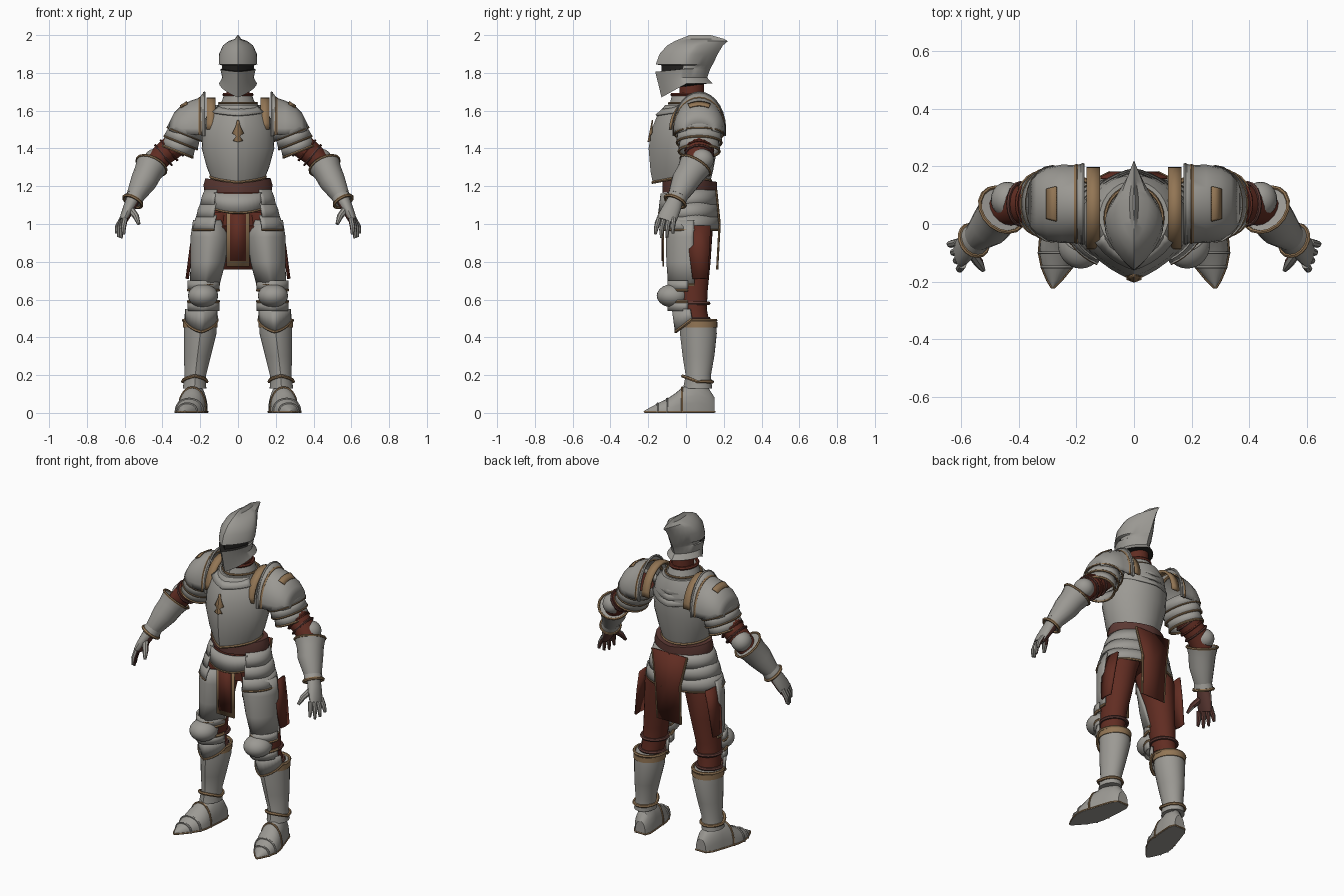
import bpy, bmesh, math
from mathutils import Vector

cube = bpy.data.objects.get("Cube")
if cube:
    bpy.data.objects.remove(cube)

def material(name, rgb):
    m = bpy.data.materials.new(name)
    m.use_nodes = True
    m.diffuse_color = (*rgb, 1)
    node = next(n for n in m.node_tree.nodes if n.type == 'BSDF_PRINCIPLED')
    node.inputs["Base Color"].default_value = (*rgb, 1)
    return m

STEEL = material("steel", (.33, .32, .295))
BRONZE = material("bronze", (.29, .18, .09))
RED = material("red_cloth", (.12, .026, .016))
LEATHER = material("brown_leather", (.105, .04, .033))
DARK = material("dark_gap", (.015, .014, .013))

def loft(name, rings, mat=STEEL, closed=True, mirror=False, thick=0, paint=None, cap=True, edge=0):
    """Skin a row of rings; edge adds a bronze trim along the last one."""
    bm = bmesh.new()
    rows = [[bm.verts.new(p) for p in r] for r in rings]
    n = len(rows[0])
    for a, b in zip(rows, rows[1:]):
        for i in range(n if closed else n - 1):
            j = (i + 1) % n
            bm.faces.new((a[i], a[j], b[j], b[i]))
    if closed and cap:
        bm.faces.new(rows[0])
        bm.faces.new(rows[-1])
    bmesh.ops.recalc_face_normals(bm, faces=bm.faces)
    bm.normal_update()
    me = bpy.data.meshes.new(name)
    me.materials.append(mat)
    if paint:
        me.materials.append(paint[0])
        for f in bm.faces:
            f.material_index = int(paint[1](f.calc_center_median(), f.normal))
    bm.to_mesh(me)
    bm.free()
    ob = bpy.data.objects.new(name, me)
    bpy.context.collection.objects.link(ob)
    bpy.ops.object.select_all(action='DESELECT')
    ob.select_set(True)
    bpy.context.view_layer.objects.active = ob
    bpy.ops.object.shade_smooth_by_angle(angle=math.radians(32))
    if thick:
        s = ob.modifiers.new("thickness", 'SOLIDIFY')
        s.thickness, s.offset = thick, 0
    if mirror:
        ob.modifiers.new("mirror", 'MIRROR')
    if edge:
        trim(name + "_edge", rings[-1], closed, mirror, edge)

def shell(name, rings, mat=STEEL, mirror=False, thick=.01, edge=0):
    loft(name, [[Vector(p) for p in r] for r in rings], mat, False, mirror, thick, edge=edge)

def trim(name, pts, closed=True, mirror=False, r=.006, mat=BRONZE):
    """Thin rounded edging along a row of points."""
    n, secs = len(pts), []
    c = sum(pts, Vector()) / n
    plane = sum(((pts[i] - c).cross(pts[(i + 1) % n] - c) for i in range(n)), Vector()).normalized()
    for i, p in enumerate(pts):
        after = pts[(i + 1) % n] if closed else pts[min(i + 1, n - 1)]
        before = pts[i - 1] if closed else pts[max(i - 1, 0)]
        side = (after - before).cross(plane).normalized()
        secs.append([p + r * (math.cos(t) * side + math.sin(t) * plane) for t in angles(0, 360, 6)])
    loft(name, secs + secs[:1] if closed else secs, mat, True, mirror, cap=not closed)

def angles(a0, a1, n):
    steps = n if a1 - a0 == 360 else n - 1
    return [math.radians(a0 + (a1 - a0) * i / steps) for i in range(n)]

def hring(z, w, yf, yb, kf=0, kb=0, cx=0, dip=0, dipb=0, a0=0, a1=360, n=28):
    """Level ring; 0 degrees faces front, k adds a centre crease, dip lowers the middle."""
    yc, out = (yf + yb) / 2, []
    for t in angles(a0, a1, n):
        s, c = math.sin(t), math.cos(t)
        end, d, k = (yf, dip, kf) if c > 0 else (yb, dipb, kb)
        e = abs(c) * (1 - k) + k * (1 - abs(s))
        out.append(Vector((cx + w * s, yc + (end - yc) * e, z + d * e)))
    return out

def xring(x, yc, zc, ry, rz, a0=-10, a1=190):
    return [Vector((x, yc - ry * math.cos(t), zc + rz * math.sin(t))) for t in angles(a0, a1, 17)]

def limb(path, n=16):
    """Rings across a path of (centre, y radius, other radius)."""
    cs, out = [Vector(p[0]) for p in path], []
    for i, (c, r1, r2) in enumerate(path):
        d = (cs[min(i + 1, len(cs) - 1)] - cs[max(i - 1, 0)]).normalized()
        u = (Vector((0, 1, 0)) - d * d.y).normalized()
        out.append([cs[i] + r1 * math.cos(t) * u + r2 * math.sin(t) * d.cross(u) for t in angles(0, 360, n)])
    return out

def ball(name, x, y, z, rx, ry, rz):
    loft(name, [hring(z + rz * math.sin(t), rx * math.cos(t), y - ry * math.cos(t), y + ry * math.cos(t), cx=x)
                for t in angles(-86, 86, 11)], mirror=True)

# Helmet with eye slit and swept crest
helm = [hring(1.745, .1, -.13, .14, .5, .3, dip=-.075), hring(1.775, .083, -.145, .112, .5, .3, dip=-.04),
        hring(1.82, .094, -.163, .128, .5, .4, dip=-.014), hring(1.823, .085, -.13, .13, .5, .4, dip=-.014),
        hring(1.84, .085, -.13, .138, .5, .4), hring(1.845, .102, -.16, .142, .5, .5),
        hring(1.9, .1, -.14, .168, .4, .6), hring(1.945, .08, -.1, .195, .3, .75),
        hring(1.968, .05, -.06, .222, .2, .9), hring(1.98, .016, -.03, .2, 0, .9), hring(2, .003, .02, .13)]
loft("helmet", helm, paint=(DARK, lambda c, n: (1.8 < c.z < 1.842 and c.y < -.02) or (n.z < -.7 and c.z < 1.76)))
loft("neck", [hring(z, .062, -.035, .095) for z in (1.6, 1.78)], RED)
loft("collar", [hring(1.59, .13, -.12, .15, .2), hring(1.64, .1, -.09, .13, .2)], edge=.006)
loft("throat_guard", [hring(1.64, .09, -.085, .12, .2), hring(1.68, .075, -.075, .105, .2)])
trim("throat_padding", hring(1.685, .073, -.073, .103, .2), mat=RED, r=.01)
# Breastplate and backplate
loft("breastplate", [hring(1.63, .12, -.11, .15, .2), hring(1.58, .165, -.15, .17, .3),
                     hring(1.5, .19, -.182, .175, .35), hring(1.4, .192, -.198, .165, .4),
                     hring(1.3, .165, -.188, .145, .45, dip=-.02, dipb=-.01),
                     hring(1.25, .145, -.176, .13, .5, dip=-.03, dipb=-.02)], edge=.008)
for i in range(3):
    shell(f"back_lame_{i + 1}", [hring(1.6 - .035 * i + dz, .15 + .012 * i + g, -.15, .168 + .006 * i + g, 0, .2,
                                       dipb=-.05, a0=115, a1=245, n=15) for dz, g in ((.04, -.012), (0, .01))])
shell("upper_chest_lame", [hring(z, w, y, .16, .3, dip=-.025, a0=-60, a1=60, n=13)
                           for z, w, y in ((1.635, .118, -.118), (1.6, .155, -.158))])
rows = []
for z, w in ((1.55, .004), (1.515, .012), (1.48, .03), (1.465, .009), (1.44, .026), (1.435, .004)):
    y = -.188 - (1.5 - z) * .2
    rows.append([(x, y + .35 * abs(x), z) for x in (-w, 0, w)])
shell("chest_ornament", rows, BRONZE, thick=.006)
shell("shoulder_straps", [xring(x, .055, 1.5, .137, .163, 0, 180) for x in (.118, .166)], BRONZE, True, .014)
# Waist, belt and hip lames
loft("waist", [hring(z, .135, -.1, .12) for z in (1.08, 1.29)], RED)
loft("belt", [hring(z, w, -.125, .165, .2, .2, dip=-.01, dipb=-.02)
              for z, w in ((1.175, .178), (1.205, .183), (1.243, .172))], LEATHER)
loft("hips", [hring(.99, .17, -.085, .145), hring(1.18, .16, -.1, .145)], RED)
for i in range(3):
    shell(f"hip_lame_{i + 1}", [
        hring(1.18 - .067 * i - dz, .172 + .021 * i + g, -.115 - .012 * i - g, .155 + .006 * i + g * .4,
              a0=40 - 4 * i, a1=170, n=20) for dz, g in ((0, 0), (.04, .016), (.077, .024))],
        mirror=True, edge=.007 if i == 2 else 0)
shell("belly_plate", [hring(z, w, y, .15, 0, dip=d, a0=-48, a1=48, n=13)
                      for z, w, y, d in ((1.18, .165, -.13, -.02), (1.13, .175, -.142, -.07))], edge=.007)
# Hanging cloths
for name, m, w, y, low in (("front_cloth_border", BRONZE, .06, -.12, .775), ("front_cloth", RED, .042, -.126, .805)):
    shell(name, [[(-w, y, z), (w, y, z)] for z in (1.1, low)], m, thick=.008)
back = ((.12, .16, 1.18), (.085, .178, 1), (.08, .165, .76))
shell("back_cloth", [[(x * w, y, z) for x in (-1, 0, 1)] for w, y, z in back], RED, thick=.008)
trim("back_cloth_edges", [Vector(p) for p in back], False, True, .006)
shell("side_cloths", [[(x, y0, z), (x + .006, .07, z), (x, y1, z)] for x, y0, y1, z in
                      ((.225, .02, .13, .99), (.245, .015, .125, .87), (.266, .035, .115, .71))], RED, True, .012)
# Legs: cloth underneath, plate in front
loft("leg_cloth", [hring(z, w, yf, yb, cx=cx) for z, cx, w, yf, yb in
                   ((1.06, .09, .09, -.08, .14), (.95, .135, .1, -.08, .14), (.8, .155, .082, -.06, .13),
                    (.65, .178, .07, -.045, .115), (.55, .188, .066, -.035, .11), (.45, .2, .06, -.01, .13))],
     RED, mirror=True)
shell("thigh_plates", [hring(z, w, yf, .14, .15, cx=cx, a0=a, a1=100, n=20) for z, cx, w, yf, a in
                       ((1.02, .135, .098, -.094, -25), (.93, .145, .102, -.104, -65),
                        (.8, .158, .088, -.1, -85), (.68, .176, .074, -.09, -90))], mirror=True, edge=.008)
for i in (1, 2):
    trim(f"knee_strap_{i}", hring(.66 - .08 * i, .074, -.04, .12, cx=.17 + .012 * i), True, True, .01, LEATHER)
ball("knee_cops", .185, -.07, .62, .08, .085, .062)
for name, z, s in (("lower", .565, 1), ("upper", .675, -1)):
    shell(f"knee_{name}_lames", [hring(z - d * s, .08, -.095, .1, .2, cx=.183, a0=-95, a1=95, n=16)
                                 for d in (.025, -.025)], mirror=True, edge=.009)
shell("knee_points", [hring(z, w, y, .13, .3, cx=.195, dip=d, a0=-85, a1=85, n=15)
                      for z, w, y, d in ((.55, .08, -.07, 0), (.5, .085, -.054, -.07))], mirror=True, edge=.009)
loft("greaves", [hring(z, w, yf, yb, .25, cx=cx) for z, cx, w, yf, yb in
                 ((.13, .23, .062, -.015, .138), (.2, .226, .057, -.002, .132), (.3, .215, .071, -.018, .15),
                  (.42, .2, .086, -.032, .163), (.49, .2, .088, -.03, .158))], mirror=True, edge=.009)
loft("greave_bands", [hring(z, .091, -.036, .166, .25, cx=.2) for z in (.452, .482)], BRONZE, mirror=True)
trim("ankle_edges", hring(.165, .064, -.018, .14, .25, cx=.229, dip=.03), True, True, .009)
# Pointed plated shoes
foot = [[Vector((.238 - .2 * y + w * math.cos(t), y, h * max(0, math.sin(t)) ** .8)) for t in angles(0, 180, 13)]
        for y, w, h in ((.152, .035, .08), (.12, .054, .13), (.05, .064, .16), (-.02, .072, .135),
                        (-.055, .077, .105), (-.1, .072, .075), (-.15, .052, .05), (-.195, .024, .026),
                        (-.22, .004, .012))]
loft("shoes", foot, mirror=True)
for i in (3, 5, 6):
    trim(f"shoe_lame_edge_{i}", foot[i], False, True, .006, BRONZE if i == 3 else STEEL)
trim("sole_edges", [r[k] + Vector((0, 0, .006)) for k, part in ((0, foot), (-1, foot[::-1])) for r in part],
     True, True, .005)
# Pauldrons
cap = [xring(x, .07, 1.5, ry, rz) for x, ry, rz in ((.362, .07, .03), (.335, .1, .085), (.3, .122, .12),
                                                    (.25, .132, .148), (.2, .13, .165), (.178, .136, .195))]
shell("pauldron_caps", cap, mirror=True)
trim("pauldron_neck_edges", cap[-1], False, True, .007, STEEL)
trim("pauldron_inner_trims", cap[-2], False, True, .01)
shell("pauldron_ornaments", [xring(x, .07, 1.5, r, r, 66, 114) for x, r in ((.27, .148), (.305, .126))],
      BRONZE, True, .006)
for i in range(3):
    x, z, a, b = .262 + .02 * i, 1.53 - .045 * i, .122 - .011 * i, .088 - .004 * i
    lame = limb([((x, .07, z), a, b), ((x + .022, .07, z - .055), a + .008, b + .01)], 22)
    loft(f"pauldron_lames_{i + 1}", lame, mirror=True, cap=False, thick=.008, edge=.005 + .001 * i)
# Arms
loft("sleeves", limb([((.24, .07, 1.52), .07, .07), ((.33, .07, 1.42), .072, .066),
                      ((.4, .068, 1.365), .068, .06), ((.46, .05, 1.29), .06, .055)]), RED, mirror=True)
for i, r in enumerate(limb([((.335 + .03 * i, .07, 1.415 - .025 * i), .073, .067) for i in range(3)])):
    trim(f"sleeve_binding_{i + 1}", r, True, True, .007, RED if i == 1 else LEATHER)
ball("elbow_cops", .44, .085, 1.34, .058, .062, .058)
fore = limb([((.545, -.045, 1.145), .052, .048), ((.5, -.005, 1.225), .074, .07),
             ((.478, .025, 1.27), .078, .074), ((.458, .05, 1.31), .09, .085)])
loft("forearm_plates", fore, mirror=True, edge=.007)
loft("wrist_cuffs", limb([((.535, -.037, 1.16), .05, .045), ((.557, -.057, 1.12), .058, .053)]), mirror=True, edge=.009)
# Gauntlets, with leather palms
palm = (LEATHER, lambda c, n: n.dot(Vector((-.8, .5, -.2))) > .5)
loft("hands", limb([((.555, -.055, 1.13), .04, .036), ((.575, -.072, 1.09), .048, .032),
                    ((.598, -.095, 1.04), .052, .026), ((.608, -.105, 1.015), .048, .02)]), mirror=True, paint=palm)
for i, tip in enumerate((.945, .925, .93, .95)):
    o = -.039 + .026 * i
    finger = [((.605 + o * .2, -.103 + o, 1.03), .014, .015), ((.622 + o * .4, -.113 + o * 1.1, .985), .013, .014),
              ((.625 + o * .5, -.116 + o * 1.2, tip), .007, .008)]
    loft(f"fingers_{i + 1}", limb(finger, 8), mirror=True, paint=palm)
thumb = [((.57, -.09, 1.08), .02, .02), ((.54, -.135, 1.04), .017, .017), ((.525, -.16, 1), .008, .009)]
loft("thumbs", limb(thumb, 8), mirror=True, paint=palm)
